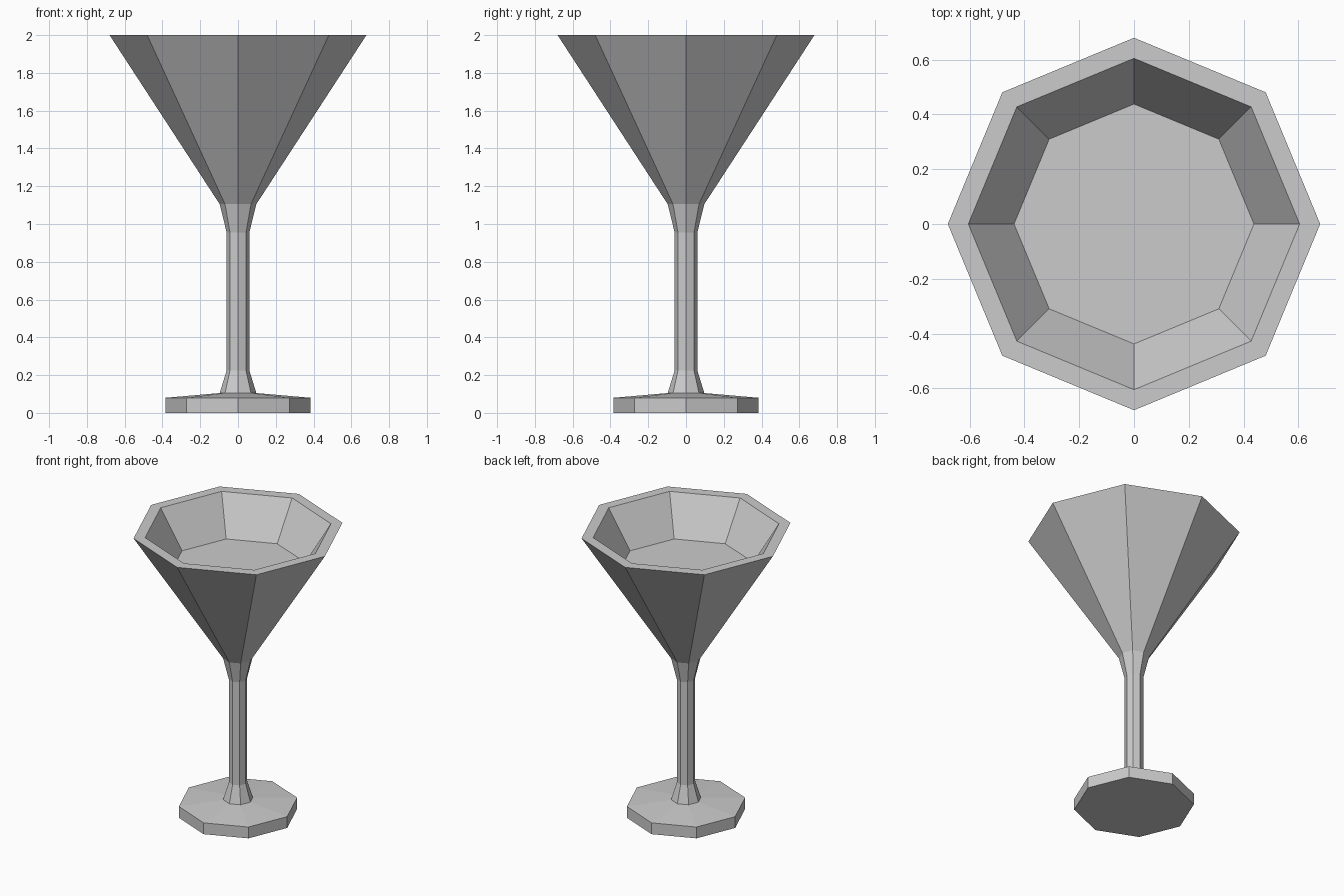
import bpy
import bmesh
from math import cos, sin, tau

SIDES = 8

cube = bpy.data.objects.get("Cube")
if cube:
    bpy.data.objects.remove(cube, do_unlink=True)

# One flat colour for the whole goblet
grey = bpy.data.materials.new("pale_grey")
grey.use_nodes = True
colour = (0.6, 0.6, 0.6, 1.0)
grey.diffuse_color = colour
bsdf = next(n for n in grey.node_tree.nodes if n.type == "BSDF_PRINCIPLED")
bsdf.inputs["Base Color"].default_value = colour
bsdf.inputs["Roughness"].default_value = 0.8


def turned_part(name, profile, cap_start=False, cap_end=False):
    """Sweep (radius, height) points around z with flat facets."""
    bm = bmesh.new()
    rings = []
    for radius, z in profile:
        rings.append([bm.verts.new((radius * cos(tau * i / SIDES),
                                    radius * sin(tau * i / SIDES), z))
                      for i in range(SIDES)])
    for low, high in zip(rings, rings[1:]):
        for i in range(SIDES):
            j = (i + 1) % SIDES
            bm.faces.new((low[i], low[j], high[j], high[i]))
    if cap_start:
        bm.faces.new(rings[0][::-1])
    if cap_end:
        bm.faces.new(rings[-1])
    mesh = bpy.data.meshes.new(name)
    bm.to_mesh(mesh)
    bm.free()
    mesh.materials.append(grey)
    obj = bpy.data.objects.new(name, mesh)
    bpy.context.collection.objects.link(obj)
    return obj


# Foot: flat disc with a gently sloping top
turned_part("foot", [(0.385, 0), (0.385, 0.08), (0.097, 0.105)], cap_start=True)

# Stem: flared at both ends
turned_part("stem", [(0.097, 0.105), (0.06, 0.225), (0.06, 0.955), (0.097, 1.105)])

# Bowl: outer cone, flat rim, inner wall and the level floor inside
turned_part("bowl", [(0.097, 1.105), (0.68, 2), (0.605, 2), (0.438, 1.74)], cap_end=True)
